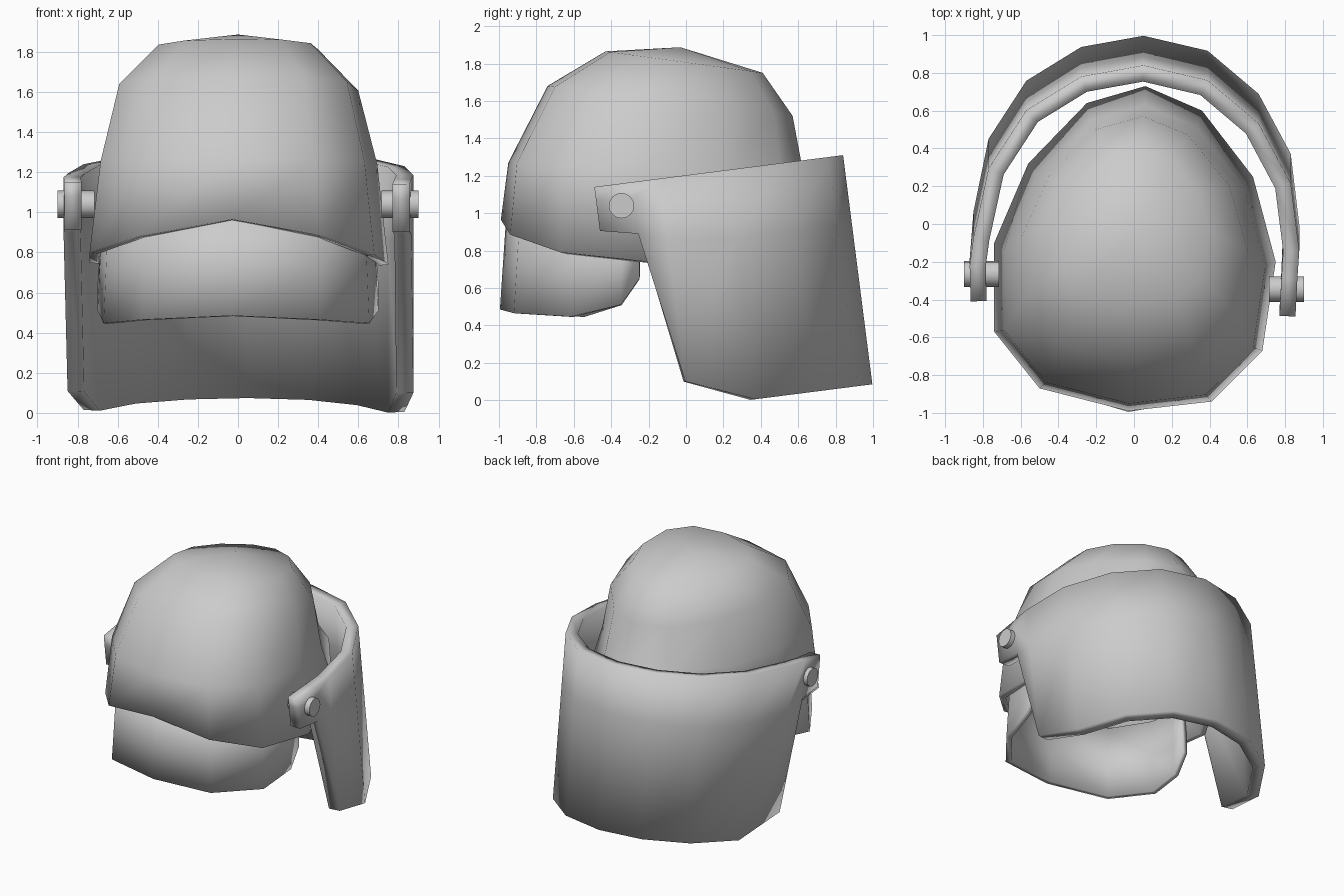
import bpy, bmesh, math

cube = bpy.data.objects.get("Cube")
if cube:
    bpy.data.objects.remove(cube, do_unlink=True)

grey = bpy.data.materials.new("plain_grey")
grey.use_nodes = True
grey.diffuse_color = (0.6, 0.6, 0.6, 1)
grey.node_tree.nodes["Principled BSDF"].inputs["Base Color"].default_value = (0.6, 0.6, 0.6, 1)


def sheet(name, rows, thickness, closed=False, apex=None):
    """Skin rows of points (bottom to top, counter-clockwise) and thicken inwards."""
    bm = bmesh.new()
    grid = [[bm.verts.new(p) for p in row] for row in rows]
    n = len(grid[0])
    for low, high in zip(grid, grid[1:]):
        for i in range(n if closed else n - 1):
            j = (i + 1) % n
            bm.faces.new((low[i], low[j], high[j], high[i]))
    if apex:
        tip = bm.verts.new(apex)
        for i in range(n):
            bm.faces.new((grid[-1][i], grid[-1][(i + 1) % n], tip))
    mesh = bpy.data.meshes.new(name)
    bm.to_mesh(mesh)
    bm.free()
    mesh.materials.append(grey)
    for face in mesh.polygons:
        face.use_smooth = True
    obj = bpy.data.objects.new(name, mesh)
    bpy.context.collection.objects.link(obj)
    solid = obj.modifiers.new("Thickness", "SOLIDIFY")
    solid.thickness = thickness
    solid.offset = -1
    solid.use_even_offset = True
    return obj


# Helmet shell: rim outline (x, y, z), then tilted rings shrinking to the crown
rim = [(0.75, -0.2, 0.74), (0.63, 0.25, 0.98), (0.36, 0.6, 1.07), (0.06, 0.73, 1.09),
       (-0.25, 0.64, 1.07), (-0.56, 0.32, 0.98), (-0.74, -0.1, 0.75), (-0.74, -0.57, 0.80),
       (-0.5, -0.87, 0.88), (-0.03, -0.99, 0.965), (0.41, -0.94, 0.885), (0.68, -0.67, 0.79)]
# each ring: half width, rear y, rear z, front y, front z
rings = [(0.695, -0.95, 1.27, 0.63, 1.2),
         (0.60, -0.74, 1.68, 0.57, 1.52),
         (0.40, -0.43, 1.865, 0.41, 1.75)]
shell_rows = [rim]
for half, y0, z0, y1, z1 in rings:
    row = []
    for x, y, _ in rim:
        t = (y + 0.99) / 1.72
        row.append((x / 0.75 * half, y0 + t * (y1 - y0), z0 + t * (z1 - z0)))
    shell_rows.append(row)
sheet("helmet_shell", shell_rows, 0.045, closed=True, apex=(0, -0.03, 1.887))

# Neck guard hanging below the rear rim
guard = [(-0.70, -0.25, 0.65), (-0.70, -0.35, 0.51), (-0.67, -0.56, 0.447), (-0.48, -0.86, 0.465),
         (-0.03, -0.995, 0.485), (0.41, -0.92, 0.465), (0.655, -0.62, 0.447),
         (0.70, -0.35, 0.51), (0.70, -0.25, 0.65)]
guard_rows = []
for t in (0, 0.5, 1):
    s = 1 - 0.035 * t
    guard_rows.append([(x * s, y * s, z + t * (1.0 - z)) for x, y, z in guard])
sheet("neck_guard", guard_rows, 0.04)

# Visor: (x, depth behind the middle, bottom edge) in a frame leaning back
visor = [(0.855, -1.341, -0.237), (0.865, -1.14, -0.278), (0.875, -0.99, -1.093),
         (0.83, -0.63, -1.235), (0.66, -0.31, -1.235), (0.39, -0.08, -1.235),
         (0.05, 0.0, -1.235), (-0.28, -0.06, -1.235), (-0.57, -0.24, -1.235),
         (-0.77, -0.55, -1.235), (-0.85, -0.92, -1.093), (-0.87, -1.07, -0.278),
         (-0.865, -1.26, -0.237)]
c, s = math.cos(0.127), math.sin(0.127)
visor_rows = [[(x, 0.84 + c * u - s * v * t, 1.31 + s * u + c * v * t) for x, u, v in visor]
              for t in (1, 0.3, 0)]
sheet("visor", visor_rows, 0.085)

# Pivot bolts through the visor arms
for name, side, y in (("left_pivot_bolt", 1, -0.345), ("right_pivot_bolt", -1, -0.265)):
    bpy.ops.mesh.primitive_cylinder_add(vertices=16, radius=0.068, depth=0.185,
                                        location=(side * 0.808, y, 1.04),
                                        rotation=(0, math.pi / 2, 0))
    bolt = bpy.context.object
    bolt.name = name
    bolt.data.materials.append(grey)
    bpy.ops.object.shade_smooth_by_angle(angle=math.radians(40))
